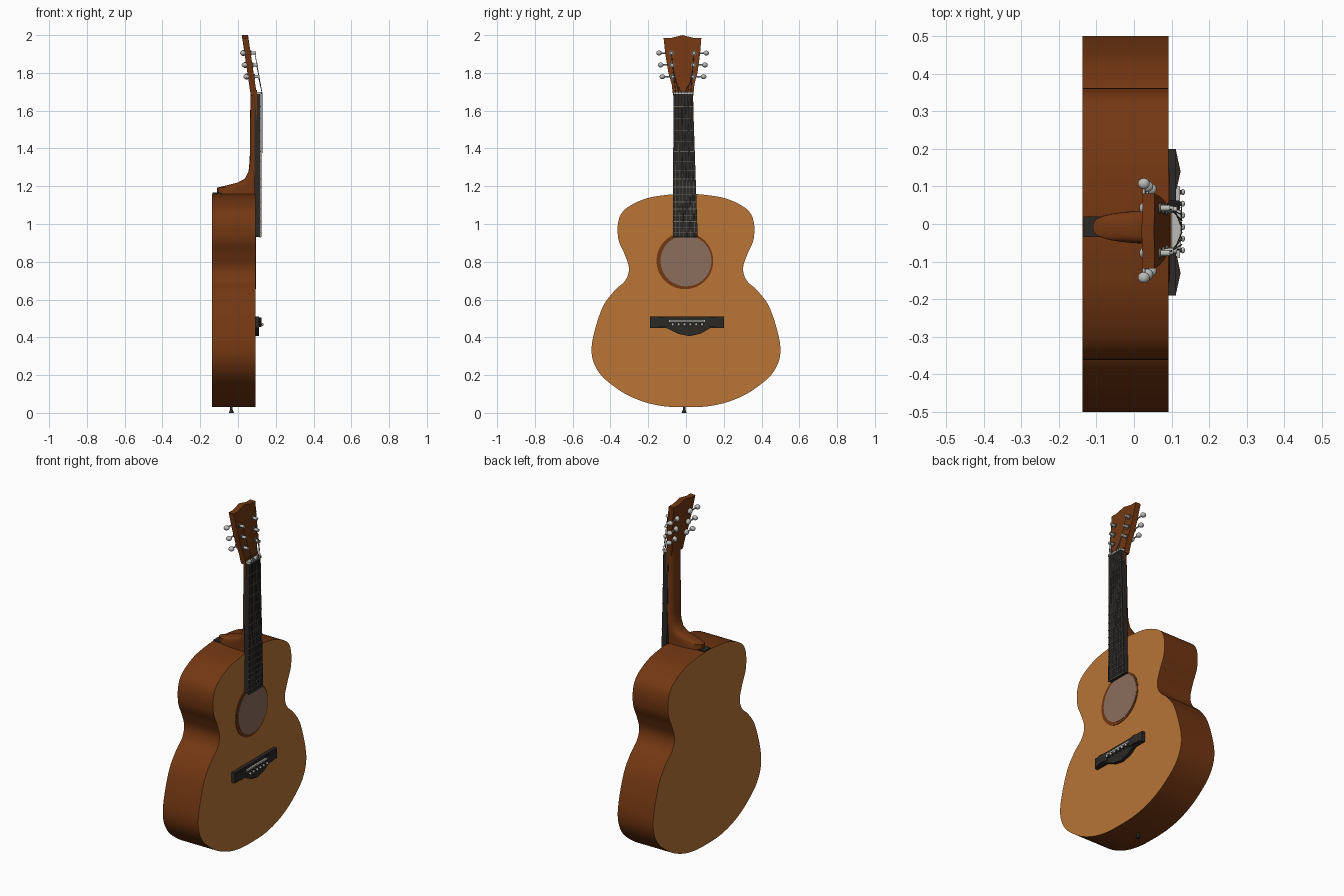
import bpy, bmesh, math
from mathutils import Vector

old = bpy.data.objects.get("Cube")
if old:
    bpy.data.objects.remove(old, do_unlink=True)


def material(name, r, g, b):
    m = bpy.data.materials.new(name)
    m.use_nodes = True
    m.diffuse_color = (r, g, b, 1)
    m.node_tree.nodes["Principled BSDF"].inputs["Base Color"].default_value = (r, g, b, 1)
    return m


TAN = material("tan spruce", .48, .178, .037)
BROWN = material("dark mahogany", .17, .038, .006)
BLACK = material("dark ebony", .025, .022, .019)
METAL = material("light metal", .5, .5, .48)
WIRE = material("string steel", .13, .13, .12)
INSIDE = material("hollow interior", .26, .155, .107)


def finish(bm, name, mats, angle=35):
    bmesh.ops.recalc_face_normals(bm, faces=bm.faces)
    mesh = bpy.data.meshes.new(name)
    bm.to_mesh(mesh)
    bm.free()
    for m in mats:
        mesh.materials.append(m)
    ob = bpy.data.objects.new(name, mesh)
    bpy.context.collection.objects.link(ob)
    bpy.ops.object.select_all(action='DESELECT')
    ob.select_set(True)
    bpy.context.view_layer.objects.active = ob
    bpy.ops.object.shade_smooth_by_angle(angle=math.radians(angle))
    return ob


def loft(name, rings, mats):
    """Skin a list of closed rings and cap both ends."""
    bm = bmesh.new()
    rows = [[bm.verts.new(p) for p in ring] for ring in rings]
    n = len(rows[0])
    for a, b in zip(rows, rows[1:]):
        for i in range(n):
            bm.faces.new((a[i], a[(i + 1) % n], b[(i + 1) % n], b[i]))
    bm.faces.new(rows[0])
    bm.faces.new(rows[-1])
    return finish(bm, name, mats)


def prism(name, outline, x0, x1, mat):
    """Extrude a (y, z) outline along x."""
    return loft(name, [[(x, y, z) for y, z in outline] for x in (x0, x1)], [mat])


def box(name, x, y, z, mat):
    return prism(name, [(y[0], z[0]), (y[1], z[0]), (y[1], z[1]), (y[0], z[1])], *x, mat)


def rod(name, a, b, r, mat, r2=None, sides=16):
    a, b = Vector(a), Vector(b)
    bm = bmesh.new()
    bmesh.ops.create_cone(bm, cap_ends=True, segments=sides, radius1=r,
                          radius2=r if r2 is None else r2, depth=(b - a).length)
    turn = Vector((0, 0, 1)).rotation_difference(b - a).to_matrix()
    for v in bm.verts:
        v.co = turn @ v.co + (a + b) / 2
    return finish(bm, name, [mat])


def ball(name, centre, size, mat):
    bm = bmesh.new()
    bmesh.ops.create_uvsphere(bm, u_segments=16, v_segments=10, radius=1)
    for v in bm.verts:
        v.co = Vector(centre) + v.co * Vector(size)
    return finish(bm, name, [mat], 60)


def spline(points, steps=6):
    """Smooth closed curve through the points."""
    pts, out = [Vector(p) for p in points], []
    n = len(pts)
    for i in range(n):
        a, b, c, d = (pts[(i + k) % n] for k in (-1, 0, 1, 2))
        for s in range(steps):
            t = s / steps
            out.append(b + (c - a) * t / 2 + (a * 2 - b * 5 + c * 4 - d) * t * t / 2
                       + (b * 3 - a - c * 3 + d) * t ** 3 / 2)
    return out


def lean(z):
    """Sideways drift of the neck centre line."""
    return -.005 - .013 * (z - .93)


# Body: waisted outline, tan plates and brown sides
half = [(.13, .037), (.25, .068), (.36, .125), (.465, .22), (.5, .345), (.45, .54),
        (.385, .64), (.322, .7), (.302, .765), (.325, .84), (.358, .92), (.358, 1.015),
        (.32, 1.08), (.22, 1.132), (.11, 1.153)]
outline = spline([(0, .03)] + half + [(0, 1.16)] + [(-y, z) for y, z in reversed(half)])
body = prism("body", outline, -.137, .092, BROWN)
body.data.materials.append(TAN)
for f in body.data.polygons:
    f.material_index = int(abs(f.normal.x) > .9)

# Sound hole and its ring
rod("rosette", (.09, -.006, .805), (.0945, -.006, .805), .15, BROWN, sides=64)
rod("sound_hole", (.09, 0, .805), (.0965, 0, .805), .135, INSIDE, sides=64)

# Neck with heel: depth at the back and half width at each height
rings = []
for z, back, width in [(1.155, -.11, .045), (1.192, -.11, .045), (1.205, -.06, .046),
                       (1.22, .0, .048), (1.24, .036, .05), (1.28, .056, .054),
                       (1.34, .062, .056), (1.71, .066, .052)]:
    ring = []
    for i in range(17):
        a = math.pi * i / 16
        c = math.cos(a)
        y = lean(z) + math.copysign(abs(c) ** .7, c) * width
        ring.append((.1 + (back - .1) * math.sin(a) ** .8, y, z))
    rings.append(ring)
loft("neck", rings, [BROWN])
box("heel_plate", (-.135, 0), (-.035, .02), (1.155, 1.166), BLACK)

# Fretboard, frets and nut
board = [(-.07, .93), (.062, .93), (.036, 1.69), (-.066, 1.69)]
prism("fretboard", board, .088, .12, BLACK)
for n in range(1, 18):
    z = 1.69 - 1.22 * (1 - 2 ** (-n / 12))
    w = .05 + .016 * (1.69 - z) / .76
    box("fret", (.115, .1225), (lean(z) - w, lean(z) + w), (z - .002, z + .002), WIRE)
box("nut", (.09, .125), (lean(1.69) - .052, lean(1.69) + .052), (1.688, 1.7), METAL)


# Headstock leaning backwards
def head_back(z):
    return .066 - .046 * (z - 1.69) / .31


side = [(.054, 1.68), (.06, 1.74), (.077, 1.8), (.092, 1.9), (.1, 1.985), (.06, 1.985)]
head = side + [(0, 2.0)] + [(-y, z) for y, z in reversed(side)]
loft("headstock", [[(head_back(z) + d, lean(z) + y, z) for y, z in head]
                   for d in (0, .033)], [BROWN])

# Tuners: post, gear housing, shaft and knob on both sides; strings run to the nut
for s in (-1, 1):
    for i, z in enumerate((1.905, 1.842, 1.78)):
        x, c = head_back(z), lean(z)
        py, ky = c + s * (.06 - .003 * i), c + s * (.125 - .008 * i)
        rod("tuner_post", (x, py, z), (x + .062, py, z), .008, METAL)
        rod("tuner_washer", (x + .03, py, z), (x + .038, py, z), .014, WIRE)
        ball("tuner_housing", (x - .006, py, z), (.014, .016, .016), METAL)
        rod("tuner_shaft", (x - .008, py, z), (x - .008, ky, z), .004, METAL)
        ball("tuner_knob", (x - .008, ky, z), (.016, .015, .013), METAL)
        k = s * (.008 + .016 * (2 - i))
        top = (.127, lean(1.69) + k, 1.695)
        rod("string_end", (x + .055, py, z), top, .0018, WIRE, sides=6)
        rod("string", top, (.126, lean(.93) + k * 1.25, .932), .0018, WIRE, sides=6)

# Bridge with belly, saddle and pins
prism("bridge", [(-.19, .45), (-.1, .448), (-.04, .418), (.02, .406), (.08, .42),
                 (.13, .45), (.2, .45), (.2, .51), (-.19, .51)], .09, .112, BLACK)
for s in (-1, 1):
    loft("bridge_shoulder", [[(.11, .005 + s * y, z), (x, .005 + s * y, z),
                              (x, .005 + s * y, z + .05), (.11, .005 + s * y, z + .05)]
                             for y, x, z in ((.09, .114, .455), (.135, .124, .455),
                                             (.19, .112, .455))], [BLACK])
box("saddle", (.11, .122), (-.09, .1), (.482, .492), METAL)
for i in range(6):
    y = -.07 + .031 * i
    rod("bridge_pin", (.11, y, .468), (.13, y, .468), .006, BLACK)
    ball("bridge_pin_head", (.13, y, .468), (.006, .008, .008), METAL)

# Strap pin at the tail
rod("end_pin", (-.035, -.01, .012), (-.035, -.01, .04), .007, BLACK)
rod("end_pin_cap", (-.035, -.01, 0), (-.035, -.01, .014), .013, BLACK, .008)
